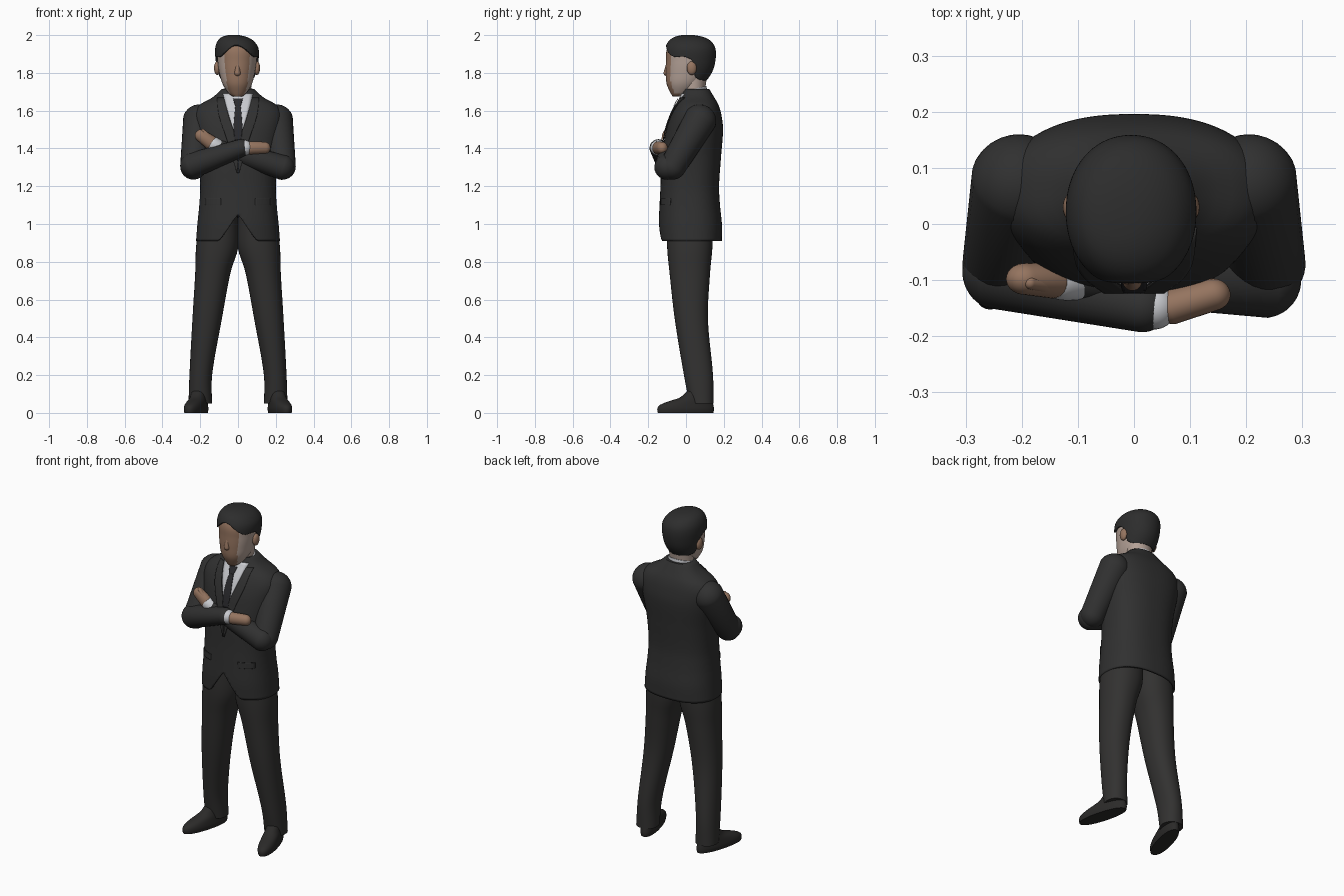
import bpy, bmesh, math
from mathutils import Vector, Matrix

cube = bpy.data.objects.get("Cube")
if cube:
    bpy.data.objects.remove(cube)


def material(name, r, g, b):
    m = bpy.data.materials.new(name)
    m.use_nodes = True
    m.diffuse_color = (r, g, b, 1)
    bsdf = next(n for n in m.node_tree.nodes if n.type == 'BSDF_PRINCIPLED')
    bsdf.inputs["Base Color"].default_value = (r, g, b, 1)
    bsdf.inputs["Roughness"].default_value = 0.8
    return m


SUIT = material("charcoal suit", .03, .03, .03)
TROUSER = material("charcoal trousers", .032, .031, .03)
HAIR = material("black hair", .026, .026, .026)
SHOE = material("black shoe leather", .024, .023, .022)
TIE = material("dark tie", .022, .022, .025)
SHIRT = material("white shirt", .58, .59, .62)
SKIN = material("tan skin", .30, .175, .115)
PALE = material("pale skin", .46, .36, .31)


def finish(name, bm, mat, thickness=0):
    bmesh.ops.remove_doubles(bm, verts=bm.verts, dist=1e-5)
    bmesh.ops.recalc_face_normals(bm, faces=bm.faces)
    mesh = bpy.data.meshes.new(name)
    bm.to_mesh(mesh)
    bm.free()
    mesh.materials.append(mat)
    ob = bpy.data.objects.new(name, mesh)
    bpy.context.collection.objects.link(ob)
    bpy.ops.object.select_all(action='DESELECT')
    ob.select_set(True)
    bpy.context.view_layer.objects.active = ob
    bpy.ops.object.shade_smooth_by_angle(angle=math.radians(50))
    if thickness:
        mod = ob.modifiers.new("thickness", 'SOLIDIFY')
        mod.thickness = thickness
        mod.offset = -1
    return ob


def interp(rows, z):
    """Smooth values between rows that start with their height."""
    z = min(max(z, rows[0][0]), rows[-1][0])
    i = next(k for k in range(len(rows) - 1) if z <= rows[k + 1][0])
    p = [rows[max(0, min(len(rows) - 1, i + k))] for k in (-1, 0, 1, 2)]
    h = p[2][0] - p[1][0]
    t = (z - p[1][0]) / h
    out = []
    for c in range(1, len(rows[0])):
        m1 = (p[2][c] - p[0][c]) / (p[2][0] - p[0][0]) * h
        m2 = (p[3][c] - p[1][c]) / (p[3][0] - p[1][0]) * h
        out.append((2*t**3 - 3*t*t + 1) * p[1][c] + (t**3 - 2*t*t + t) * m1
                   + (3*t*t - 2*t**3) * p[2][c] + (t**3 - t*t) * m2)
    return out


def loft(name, rows, mat, n=2, rings=28, segs=40, hem=None, cap=True, tilt=0, thickness=0):
    """Rows are height, centre x, centre y, half width, half depth."""
    bm = bmesh.new()
    lo, hi = rows[0][0], rows[-1][0]
    loops = []
    for i in range(rings + 1):
        loop = []
        for j in range(segs):
            a = 2 * math.pi * j / segs
            c, s = math.cos(a), math.sin(a)
            z = lo + (hi - lo) * i / rings
            if hem:
                z = max(z, hem(c, s))
            cx, cy, rx, ry = interp(rows, z)
            x = math.copysign(abs(c) ** (2 / n), c) * rx
            y = math.copysign(abs(s) ** (2 / n), s) * ry
            loop.append(bm.verts.new((cx + x, cy + y, z + tilt * y)))
        loops.append(loop)
    for u, v in zip(loops, loops[1:]):
        for j in range(segs):
            k = (j + 1) % segs
            bm.faces.new((u[j], u[k], v[k], v[j]))
    bm.faces.new(loops[-1])
    if cap:
        bm.faces.new(loops[0][::-1])
    return finish(name, bm, mat, thickness)


def capsule(name, a, b, ra, rb, mat, flat=1):
    """Tapered limb with round ends, optionally flattened front to back."""
    a, b = Vector(a), Vector(b)
    turn = (b - a).to_track_quat('Z', 'Y')
    bm = bmesh.new()
    bmesh.ops.create_uvsphere(bm, u_segments=28, v_segments=18, radius=1)
    for v in bm.verts:
        end, r = (b, rb) if v.co.z > -.001 else (a, ra)
        p = turn @ (v.co * r)
        p.y *= flat
        v.co = end + p
    return finish(name, bm, mat)


def ellipsoid(name, centre, size, mat):
    bm = bmesh.new()
    bmesh.ops.create_uvsphere(bm, u_segments=20, v_segments=12, radius=1)
    bmesh.ops.transform(bm, matrix=Matrix.Translation(centre) @ Matrix.Diagonal((*size, 1)), verts=bm.verts)
    return finish(name, bm, mat)


# Jacket with a split at the front hem
N = 2.4
torso = [(.91, 0, .025, .222, .165), (1.0, 0, .023, .215, .167), (1.1, 0, .02, .205, .16),
         (1.2, 0, .02, .2, .155), (1.35, 0, .028, .208, .157), (1.5, 0, .046, .23, .15),
         (1.58, 0, .055, .235, .132), (1.63, 0, .06, .205, .112), (1.67, 0, .06, .135, .09),
         (1.715, 0, .055, .085, .068)]


def jacket_hem(c, s):
    return .91 + (max(0, 1 - abs(c) / .42) ** 1.3 * .14 if s < 0 else 0)


loft("jacket", torso, SUIT, N, rings=60, segs=96, hem=jacket_hem, cap=False, thickness=.012)


def plate(name, rows, mat, lift):
    """Thin strip laid on the jacket front; rows are height, left x, right x."""
    bm = bmesh.new()
    grid = []
    for i in range(17):
        z = rows[0][0] + (rows[-1][0] - rows[0][0]) * i / 16
        x0, x1 = interp(rows, z)
        line = []
        for j in range(9):
            x = x0 + (x1 - x0) * j / 8
            cx, cy, rx, ry = interp(torso, z)
            y = cy - ry * max(0, 1 - abs(x / rx) ** N) ** (1 / N)
            line.append(bm.verts.new((x, y - lift, z)))
        grid.append(line)
    for u, v in zip(grid, grid[1:]):
        for j in range(8):
            bm.faces.new((u[j], u[j + 1], v[j + 1], v[j]))
    return finish(name, bm, mat, .003)


# Shirt, tie, lapels and pockets
plate("shirt_front", [(1.45, -.008, .008), (1.58, -.05, .05), (1.69, -.08, .08)], SHIRT, .004)
plate("tie", [(1.44, -.018, .018), (1.52, -.023, .023), (1.635, -.013, .013)], TIE, .008)
plate("tie_knot", [(1.625, -.015, .015), (1.665, -.026, .026)], TIE, .012)
loft("shirt_collar", [(1.665, 0, .04, .084, .075), (1.715, 0, .042, .077, .066)], SHIRT, rings=4, tilt=.25)

for side, s in (("left", 1), ("right", -1)):
    plate(side + "_lapel", [(1.27, 0, .006 * s), (1.45, .012 * s, .06 * s), (1.57, .05 * s, .1 * s),
                            (1.67, .075 * s, .112 * s)], SUIT, .008)
    plate(side + "_pocket_flap", [(1.1, .09 * s, .175 * s), (1.135, .09 * s, .175 * s)], SUIT, .005)

    # Trouser leg
    loft(side + "_trouser_leg", [(.05, .2 * s, .082, .062, .064), (.2, .197 * s, .066, .06, .077),
                                 (.5, .163 * s, .028, .078, .088), (.75, .132 * s, .02, .094, .108),
                                 (.88, .11 * s, .02, .112, .12), (1.06, .1 * s, .02, .098, .12)], TROUSER, 2.2)

    # Shoe turned outward
    shoe = loft(side + "_shoe", [(0, 0, 0, .046, .152), (.02, 0, 0, .05, .155), (.04, 0, .004, .048, .148),
                                 (.06, 0, .025, .045, .122), (.08, 0, .055, .042, .088),
                                 (.12, 0, .075, .04, .06)], SHOE, 2.2, rings=14)
    shoe.rotation_euler.z = .27 * s
    shoe.location = (.222 * s, -.002, 0)

    # Upper arm
    capsule(side + "_upper_arm", (.205 * s, .072, 1.545), (.236 * s, -.07, 1.305), .088, .07, SUIT)
    ellipsoid(side + "_ear", (.105 * s - .005, .03, 1.825), (.017, .026, .036), SKIN)

# Folded forearms and hands
capsule("left_forearm", (.23, -.1, 1.302), (-.11, -.09, 1.405), .068, .046, SUIT)
capsule("right_forearm", (-.236, -.085, 1.312), (.015, -.146, 1.402), .07, .047, SUIT)
capsule("right_cuff", (.02, -.147, 1.403), (.036, -.148, 1.404), .043, .04, SHIRT)
capsule("right_hand", (.07, -.147, 1.403), (.14, -.126, 1.403), .035, .032, SKIN, .9)
capsule("left_cuff", (-.11, -.095, 1.41), (-.127, -.096, 1.42), .043, .04, SHIRT)
capsule("left_hand", (-.15, -.1, 1.435), (-.195, -.098, 1.468), .039, .033, SKIN, .85)
capsule("left_thumb", (-.15, -.11, 1.455), (-.185, -.105, 1.492), .015, .011, SKIN)

# Neck and head, paler on the sides
loft("neck", [(1.6, 0, .04, .068, .06), (1.7, 0, .04, .069, .06), (1.8, 0, .045, .075, .07)], PALE, rings=8)
head = [(1.675, -.003, -.04, .025, .03), (1.69, -.003, -.03, .045, .05), (1.74, -.004, -.01, .077, .092),
        (1.8, -.005, .01, .094, .117), (1.86, -.005, .02, .103, .126), (1.92, -.006, .022, .105, .125),
        (1.96, -.012, .02, .087, .104), (1.984, -.02, .015, .055, .066), (1.993, -.024, .01, .02, .025)]
face = loft("head", head, SKIN, 2.1, rings=40, segs=56)
face.data.materials.append(PALE)
for p in face.data.polygons:
    if abs(p.normal.x) > .72 or p.normal.y > 0:
        p.material_index = 1
capsule("nose", (-.003, -.097, 1.845), (-.003, -.102, 1.8), .009, .017, SKIN)

# Hair cap with a hairline that drops behind the ears
hairline = [(-1, 1.76), (-.6, 1.765), (-.3, 1.79), (-.1, 1.86), (.2, 1.885), (.6, 1.885), (.85, 1.91), (1.01, 1.95)]
hair = [(z + (.007 if z > 1.9 else 0), cx, cy, rx + .01, ry + .009) for z, cx, cy, rx, ry in head]
loft("hair", hair, HAIR, 2.1, rings=56, segs=72, cap=False, thickness=.012,
     hem=lambda c, s: interp(hairline, -s)[0])
